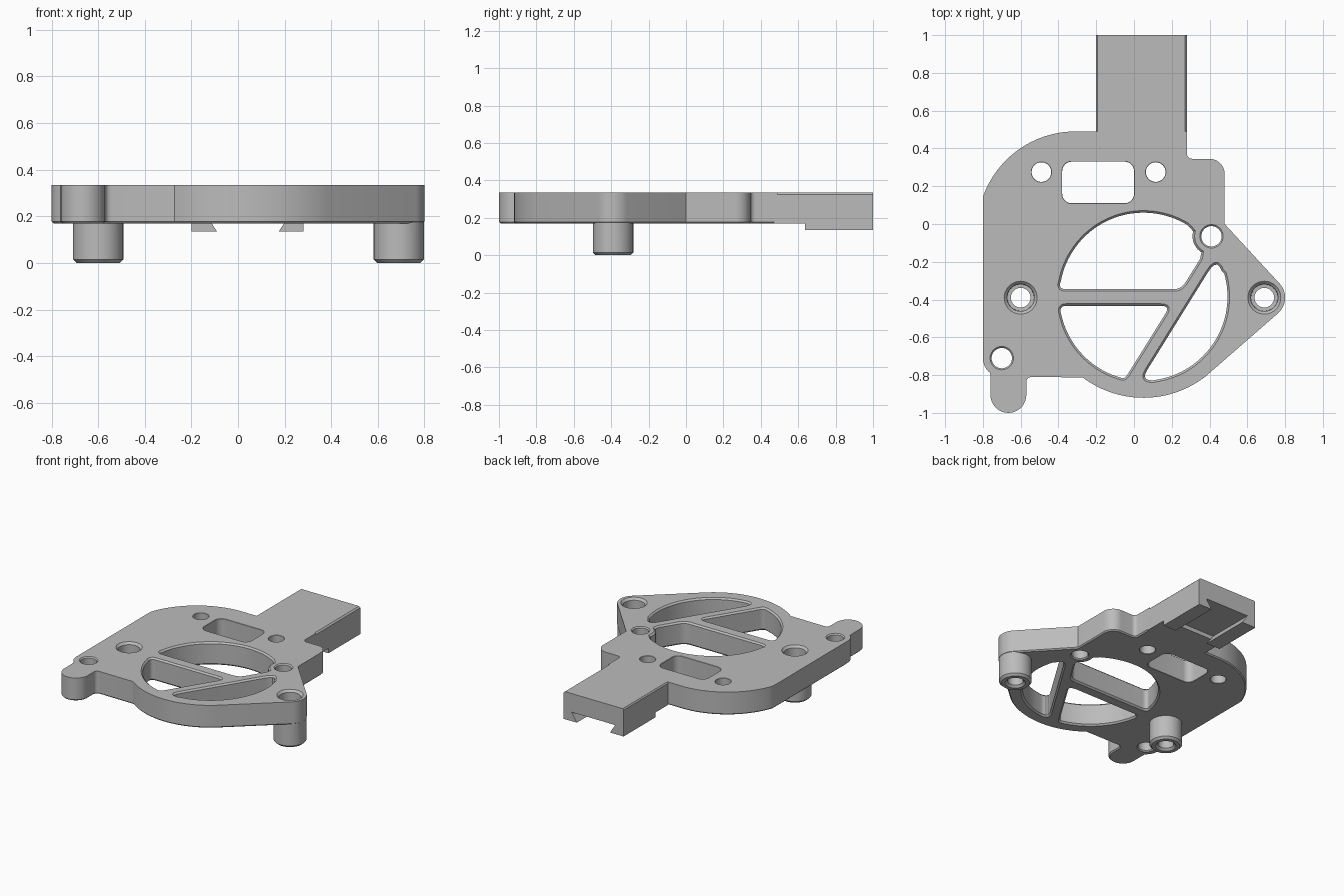
import bpy, bmesh
from math import cos, sin, radians
from mathutils import Vector

if "Cube" in bpy.data.objects:
    bpy.data.objects.remove(bpy.data.objects["Cube"])

BOTTOM, TOP = 0.17, 0.335
CENTRE, WINDOW_R = (0.05, -0.385), 0.445

grey = bpy.data.materials.new("machined grey")
grey.use_nodes = True
grey.diffuse_color = (0.5, 0.5, 0.5, 1)
grey.node_tree.nodes["Principled BSDF"].inputs["Base Color"].default_value = grey.diffuse_color


def arc(c, r, a0, a1, n=12):
    angles = [radians(a0 + (a1 - a0) * i / n) for i in range(n + 1)]
    return [(c[0] + r * cos(a), c[1] + r * sin(a)) for a in angles]


def soft(a, corner, b, n=5):
    """Rounded corner from a to b."""
    a, corner, b = Vector(a), Vector(corner), Vector(b)
    ts = [i / n for i in range(n + 1)]
    return [tuple(a * (1 - t) ** 2 + corner * 2 * t * (1 - t) + b * t * t) for t in ts]


def circle(c, r, n=40):
    return arc(c, r, 0, 360, n)[:-1]


def offset(pts, d):
    """Move a counter-clockwise outline outwards by d."""
    out = []
    for i, p in enumerate(pts):
        p = Vector(p)
        e1 = (p - Vector(pts[i - 1])).normalized()
        e2 = (Vector(pts[(i + 1) % len(pts)]) - p).normalized()
        n1, n2 = Vector((e1.y, -e1.x)), Vector((e2.y, -e2.x))
        out.append(p + (n1 + n2) * d / max(0.4, 1 + n1.dot(n2)))
    return out


def solid(name, rings):
    """Skin a stack of matching 3D rings and cap both ends."""
    bm = bmesh.new()
    layers = [[bm.verts.new(p) for p in ring] for ring in rings]
    n = len(layers[0])
    for lo, hi in zip(layers, layers[1:]):
        for i in range(n):
            j = (i + 1) % n
            bm.faces.new((lo[i], lo[j], hi[j], hi[i]))
    bm.faces.new(layers[0][::-1])
    bm.faces.new(layers[-1])
    bmesh.ops.recalc_face_normals(bm, faces=bm.faces)
    mesh = bpy.data.meshes.new(name)
    bm.to_mesh(mesh)
    bm.free()
    mesh.materials.append(grey)
    obj = bpy.data.objects.new(name, mesh)
    bpy.context.collection.objects.link(obj)
    return obj


def loft(name, pts, levels):
    """Outline stacked at (height, offset) levels."""
    return solid(name, [[(x, y, z) for x, y in offset(pts, d)] for z, d in levels])


def section(name, pts, y0, y1):
    """Profile in x and z, swept along y."""
    return solid(name, [[(x, y, z) for x, z in pts] for y in (y0, y1)])


def combine(target, tool, operation):
    mod = target.modifiers.new("combine", 'BOOLEAN')
    mod.operation, mod.solver, mod.object = operation, 'EXACT', tool
    bpy.context.view_layer.update()
    graph = bpy.context.evaluated_depsgraph_get()
    mesh = bpy.data.meshes.new_from_object(target.evaluated_get(graph))
    target.modifiers.clear()
    target.data = mesh
    bpy.data.objects.remove(tool)


def chamfered_cut(pts, c):
    """Through cut with chamfered rims."""
    e = 0.01
    levels = [(BOTTOM - e, c + e), (BOTTOM + c, 0), (TOP - c, 0), (TOP + e, c + e)]
    combine(plate, loft("cutter", pts, levels), 'DIFFERENCE')


# Main plate outline, counter-clockwise from the arm
outline = [(0.28, 0.49), (-0.2, 0.49)]
outline += arc((-0.31, -0.03), 0.52, 90, 160, 20) + [(-0.8, 0.11)]
outline += arc((-0.7, -0.71), 0.1, 180, 232, 6) + [(-0.76, -0.81)]
outline += arc((-0.665, -0.905), 0.095, 180, 360, 18)
outline += soft((-0.57, -0.84), (-0.57, -0.81), (-0.54, -0.81))
outline += arc(CENTRE, 0.535, 233, 308, 24)
outline += arc((0.69, -0.39), 0.11, -48, 42)
outline += [(0.48, 0.0)] + arc((0.4, 0.265), 0.08, 0, 90)
outline += soft((0.31, 0.345), (0.28, 0.345), (0.28, 0.375))
plate = loft("mounting_plate", outline, [(BOTTOM, -0.008), (BOTTOM + 0.008, 0), (TOP, 0)])

# Arm with a dovetail slot under its end
arm_top = [(0.28, TOP - 0.01), (0.27, TOP), (-0.193, TOP), (-0.2, TOP - 0.01)]
combine(plate, section("arm_root", [(-0.2, BOTTOM), (0.28, BOTTOM)] + arm_top, 0.47, 0.65), 'UNION')
slot = [(-0.2, 0.135), (-0.09, 0.135), (-0.133, 0.2), (0.218, 0.2), (0.175, 0.135), (0.28, 0.135)]
combine(plate, section("arm_end", slot + arm_top, 0.635, 1.0), 'UNION')

# Standoff bosses, counterbored from above
for c in ((-0.6, -0.39), (0.69, -0.39)):
    combine(plate, loft("boss", circle(c, 0.108), [(0, -0.015), (0.015, 0), (0.2, 0)]), 'UNION')
    bore = [(-0.01, 0.025), (0.015, 0), (0.2, 0), (0.201, 0.018), (TOP - 0.015, 0.02), (TOP + 0.01, 0.045)]
    combine(plate, loft("cutter", circle(c, 0.052), bore), 'DIFFERENCE')

# Plain screw holes
for x, y, r, c in ((-0.49, 0.275, 0.052, 0.002), (0.115, 0.275, 0.052, 0.002),
                   (0.41, -0.065, 0.054, 0.008), (-0.7, -0.71, 0.054, 0.008)):
    chamfered_cut(circle((x, y), r, 32), c)

# Rounded rectangular opening
rect = []
for i, (x, y) in enumerate(((-0.05, 0.28), (-0.33, 0.28), (-0.33, 0.16), (-0.05, 0.16))):
    rect += arc((x, y), 0.05, 90 * i, 90 * i + 90, 8)
chamfered_cut(rect, 0.002)

# Three windows in the round opening, leaving two ribs
upper = arc(CENTRE, WINDOW_R, 58, 169, 36)
upper += soft((-0.393, -0.32), (-0.393, -0.345), (-0.36, -0.345))
upper += soft((0.21, -0.345), (0.25, -0.345), (0.272, -0.31))
upper += [(0.35, -0.185)] + arc((0.41, -0.065), 0.1, 238, 165, 10)

lower = arc(CENTRE, WINDOW_R, 192, 254, 24)
lower += soft((-0.066, -0.815), (-0.049, -0.822), (-0.03, -0.79))
lower += soft((0.168, -0.472), (0.193, -0.433), (0.14, -0.433))
lower += soft((-0.36, -0.433), (-0.392, -0.433), (-0.389, -0.465))

side = arc(CENTRE, WINDOW_R, 278, 376, 32)
side += soft((0.465, -0.25), (0.44, -0.177), (0.393, -0.253))
side += soft((0.07, -0.773), (0.035, -0.83), (0.1, -0.828))
for window in (upper, lower, side):
    chamfered_cut(window, 0.011)

# Crisp edges with smooth curved walls
bpy.ops.object.select_all(action='DESELECT')
plate.select_set(True)
bpy.context.view_layer.objects.active = plate
bpy.ops.object.shade_smooth_by_angle(angle=radians(25))
